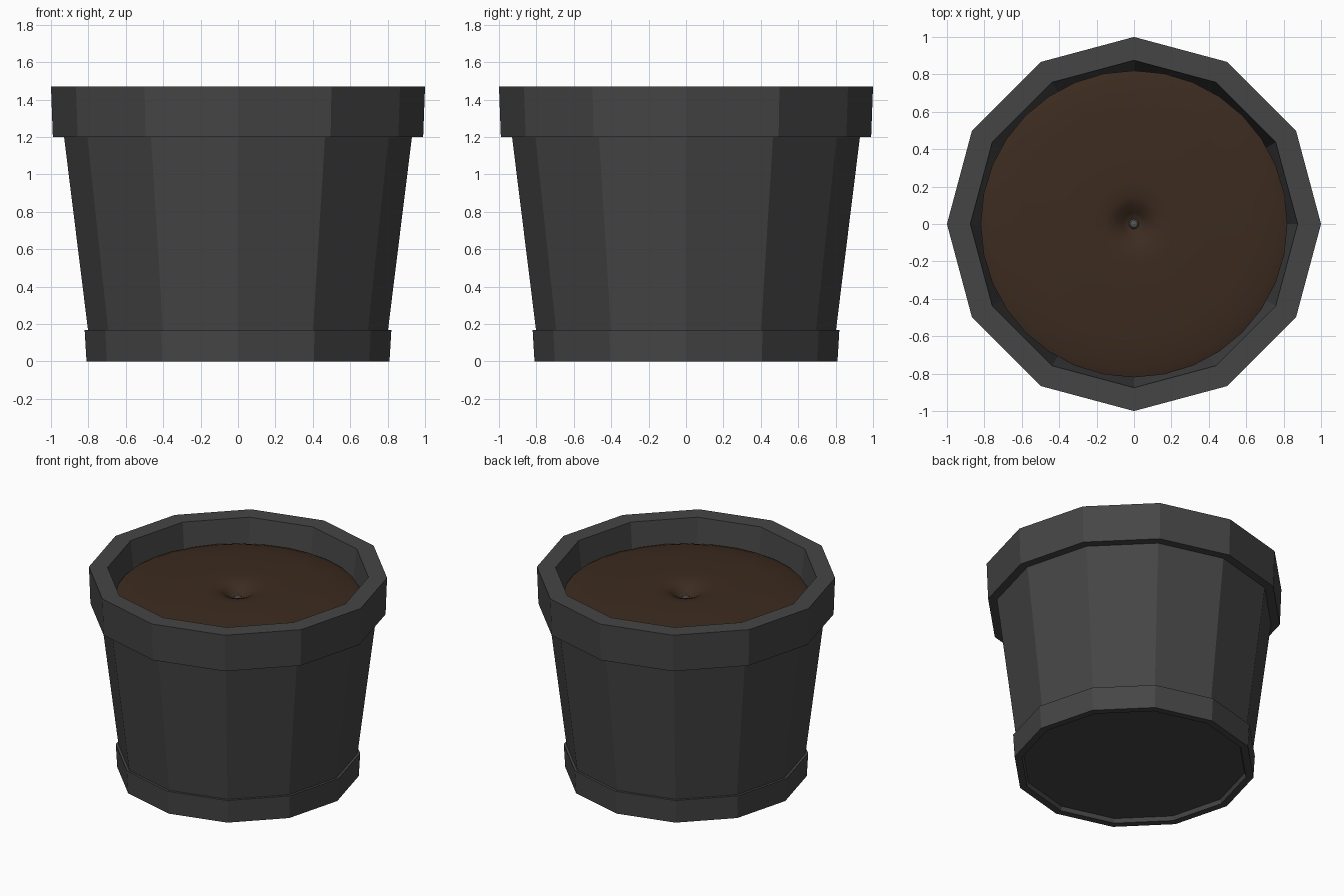
import bpy, bmesh, math

if "Cube" in bpy.data.objects:
    bpy.data.objects.remove(bpy.data.objects["Cube"])


def material(name, rgb):
    m = bpy.data.materials.new(name)
    m.diffuse_color = (*rgb, 1)
    m.use_nodes = True
    m.node_tree.nodes["Principled BSDF"].inputs["Base Color"].default_value = m.diffuse_color
    return m


def lathe(name, profile, sides, mat, closed=False):
    """Revolve (radius, z) points round the z axis."""
    bm = bmesh.new()
    rings = []
    for r, z in profile:
        if r == 0:
            rings.append([bm.verts.new((0, 0, z))] * sides)
        else:
            rings.append([bm.verts.new((r * math.cos(2 * math.pi * i / sides),
                                        r * math.sin(2 * math.pi * i / sides), z))
                          for i in range(sides)])
    for a, b in zip(rings, rings[1:]):
        for i in range(sides):
            j = (i + 1) % sides
            quad = list(dict.fromkeys((a[i], a[j], b[j], b[i])))
            bm.faces.new(quad)
    bmesh.ops.recalc_face_normals(bm, faces=bm.faces)
    mesh = bpy.data.meshes.new(name)
    bm.to_mesh(mesh)
    bm.free()
    mesh.materials.append(mat)
    ob = bpy.data.objects.new(name, mesh)
    bpy.context.collection.objects.link(ob)
    return ob


plastic = material("dark grey plastic", (0.060, 0.060, 0.060))
soil_brown = material("soil brown", (0.045, 0.024, 0.014))
stem_grey = material("stem grey", (0.10, 0.10, 0.10))

# Twelve-sided pot: recessed base, foot band, tapered wall, rim, hollow inside
lathe("pot", [(0, 0.03), (0.75, 0.03), (0.76, 0.0), (0.81, 0.0), (0.82, 0.168),
              (0.802, 0.168), (0.93, 1.20), (0.99, 1.20), (1.0, 1.47),
              (0.875, 1.47), (0.845, 1.20), (0.74, 0.10), (0, 0.10)], 12, plastic)

# Soil: gently domed disc with a planting dimple, closed underneath
soil = lathe("soil", [(0, 1.27), (0.03, 1.27), (0.06, 1.29), (0.10, 1.325),
                      (0.15, 1.343), (0.22, 1.348), (0.40, 1.34), (0.60, 1.33),
                      (0.77, 1.318), (0.82, 1.30), (0.82, 1.22), (0, 1.22)],
             32, soil_brown)
for p in soil.data.polygons:
    p.use_smooth = p.center.z > 1.265

# Small sprout tip in the dimple
lathe("sprout_tip", [(0, 1.24), (0.027, 1.25), (0.027, 1.28), (0.018, 1.296),
                     (0, 1.302)], 12, stem_grey)
